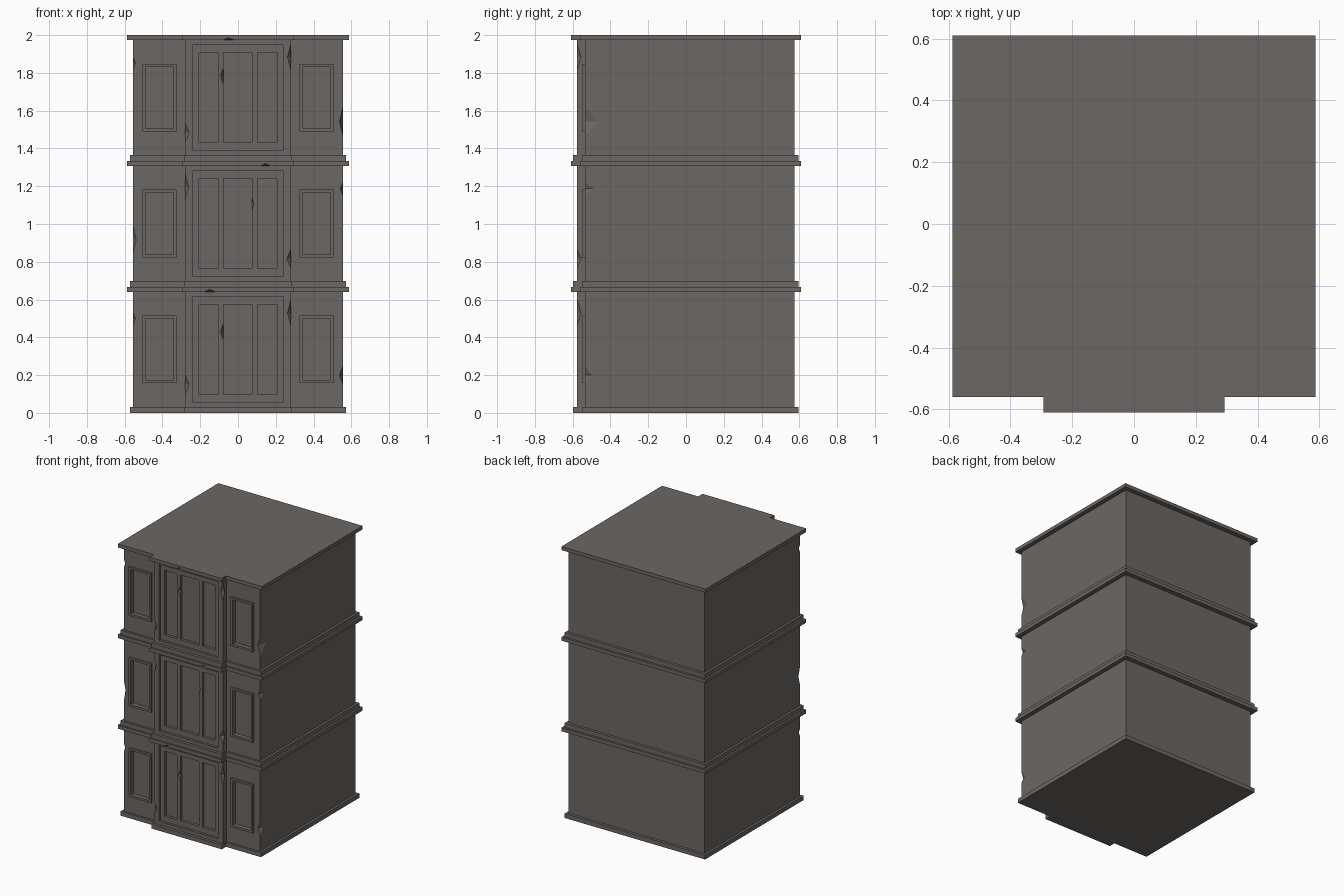
import bpy
import bmesh
from mathutils import Matrix, Vector

cube = bpy.data.objects.get("Cube")
if cube:
    bpy.data.objects.remove(cube, do_unlink=True)

# One weathered stone colour
stone = bpy.data.materials.new("warm grey stone")
stone.use_nodes = True
COLOUR = (0.150, 0.136, 0.128, 1)
stone.diffuse_color = COLOUR
stone.node_tree.nodes["Principled BSDF"].inputs["Base Color"].default_value = COLOUR

STOREY = 2 / 3


def finish(bm, name):
    bmesh.ops.recalc_face_normals(bm, faces=bm.faces[:])
    mesh = bpy.data.meshes.new(name)
    bm.to_mesh(mesh)
    bm.free()
    mesh.materials.append(stone)
    obj = bpy.data.objects.new(name, mesh)
    bpy.context.collection.objects.link(obj)
    return obj


def add_box(bm, x0, x1, y0, y1, z0, z1):
    centre = Vector((x0 + x1, y0 + y1, z0 + z1)) / 2
    size = Matrix.Diagonal((x1 - x0, y1 - y0, z1 - z0, 1))
    bmesh.ops.create_cube(bm, size=1, matrix=Matrix.Translation(centre) @ size)


def add_chip(bm, centre, radii):
    """Diamond-shaped bite taken out of a stone edge."""
    tips = []
    for axis in range(3):
        for sign in (-1, 1):
            p = Vector(centre)
            p[axis] += sign * radii[axis]
            tips.append(bm.verts.new(p))
    bmesh.ops.convex_hull(bm, input=tips)


def plan_slab(name, half, back, front, bay_half, bay_front, z0, z1):
    """Floor plan with a projecting central bay, extruded upwards."""
    plan = [(half, back), (-half, back), (-half, front), (-bay_half, front),
            (-bay_half, bay_front), (bay_half, bay_front), (bay_half, front), (half, front)]
    bm = bmesh.new()
    face = bm.faces.new([bm.verts.new((x, y, z0)) for x, y in plan])
    side = bmesh.ops.extrude_face_region(bm, geom=[face])
    top = [v for v in side["geom"] if isinstance(v, bmesh.types.BMVert)]
    bmesh.ops.translate(bm, verts=top, vec=(0, 0, z1 - z0))
    return finish(bm, name)


def carve(obj, cutter):
    mod = obj.modifiers.new("carving", "BOOLEAN")
    mod.operation = "DIFFERENCE"
    mod.solver = "EXACT"
    mod.use_self = True
    mod.object = cutter
    bpy.context.view_layer.objects.active = obj
    bpy.ops.object.modifier_apply(modifier=mod.name)


# Chips per storey: outer corners, bay corners, mullion and cornice
# each is (x, y, height above the storey floor, radii)
CORNER, BAY = 0.555, 0.28
WALL_Y, BAY_Y = -0.535, -0.577
chips = [
    [(-CORNER, WALL_Y, 0.50, (.013, .02, .03)), (CORNER, WALL_Y, 0.20, (.018, .035, .05)),
     (-BAY, BAY_Y, 0.15, (.022, .022, .05)), (BAY, BAY_Y, 0.53, (.018, .022, .07)),
     (-0.08, -0.56, 0.43, (.012, .015, .04)), (-0.15, -0.608, 0.64, (.035, .02, .016))],
    [(-CORNER, WALL_Y, 0.25, (.016, .02, .075)), (CORNER, WALL_Y, 0.52, (.014, .045, .035)),
     (-BAY, BAY_Y, 0.53, (.018, .022, .07)), (BAY, BAY_Y, 0.15, (.022, .022, .05)),
     (0.072, -0.56, 0.44, (.012, .015, .04)), (0.145, -0.608, 0.64, (.03, .02, .016))],
    [(-CORNER, WALL_Y, 0.52, (.013, .02, .03)), (CORNER, WALL_Y, 0.21, (.018, .07, .075)),
     (-BAY, BAY_Y, 0.15, (.022, .022, .05)), (BAY, BAY_Y, 0.55, (.018, .022, .07)),
     (-0.08, -0.56, 0.45, (.012, .015, .04)), (-0.05, -0.608, 0.64, (.035, .02, .014))],
]

for level, label in enumerate(("ground", "middle", "upper")):
    z = level * STOREY
    # Walls, plinth and cornice
    walls = plan_slab(label + "_walls", CORNER, 0.575, WALL_Y, BAY, BAY_Y, z + 0.01, z + 0.65)
    plinth = plan_slab(label + "_plinth", 0.572, 0.595, -0.55, 0.287, -0.598, z, z + 0.032)
    cornice = plan_slab(label + "_cornice", 0.587, 0.61, -0.56, 0.293, -0.61,
                        z + 0.64, z + STOREY)
    # Raised surrounds of the side windows
    bm = bmesh.new()
    for x in (-0.415, 0.415):
        add_box(bm, x - 0.09, x + 0.09, -0.55, -0.525, z + 0.157, z + 0.515)
    frames = finish(bm, label + "_window_frames")

    # Recesses: side windows, bay panel and its three panes
    bm = bmesh.new()
    for x in (-0.415, 0.415):
        add_box(bm, x - 0.074, x + 0.074, -0.72, -0.518, z + 0.173, z + 0.5)
    add_box(bm, -0.24, 0.24, -0.7, -0.56, z + 0.057, z + 0.615)
    for x0, x1 in ((-0.206, -0.105), (-0.077, 0.075), (0.103, 0.206)):
        add_box(bm, x0, x1, -0.65, -0.54, z + 0.098, z + 0.575)
    recesses = finish(bm, label + "_recess_cutter")
    bm = bmesh.new()
    for x, y, height, radii in chips[level]:
        add_chip(bm, (x, y, z + height), radii)
    damage = finish(bm, label + "_damage_cutter")

    carve(walls, recesses)
    carve(frames, recesses)
    carve(walls, damage)
    carve(cornice, damage)
    for helper in (recesses, damage):
        bpy.data.objects.remove(helper, do_unlink=True)
